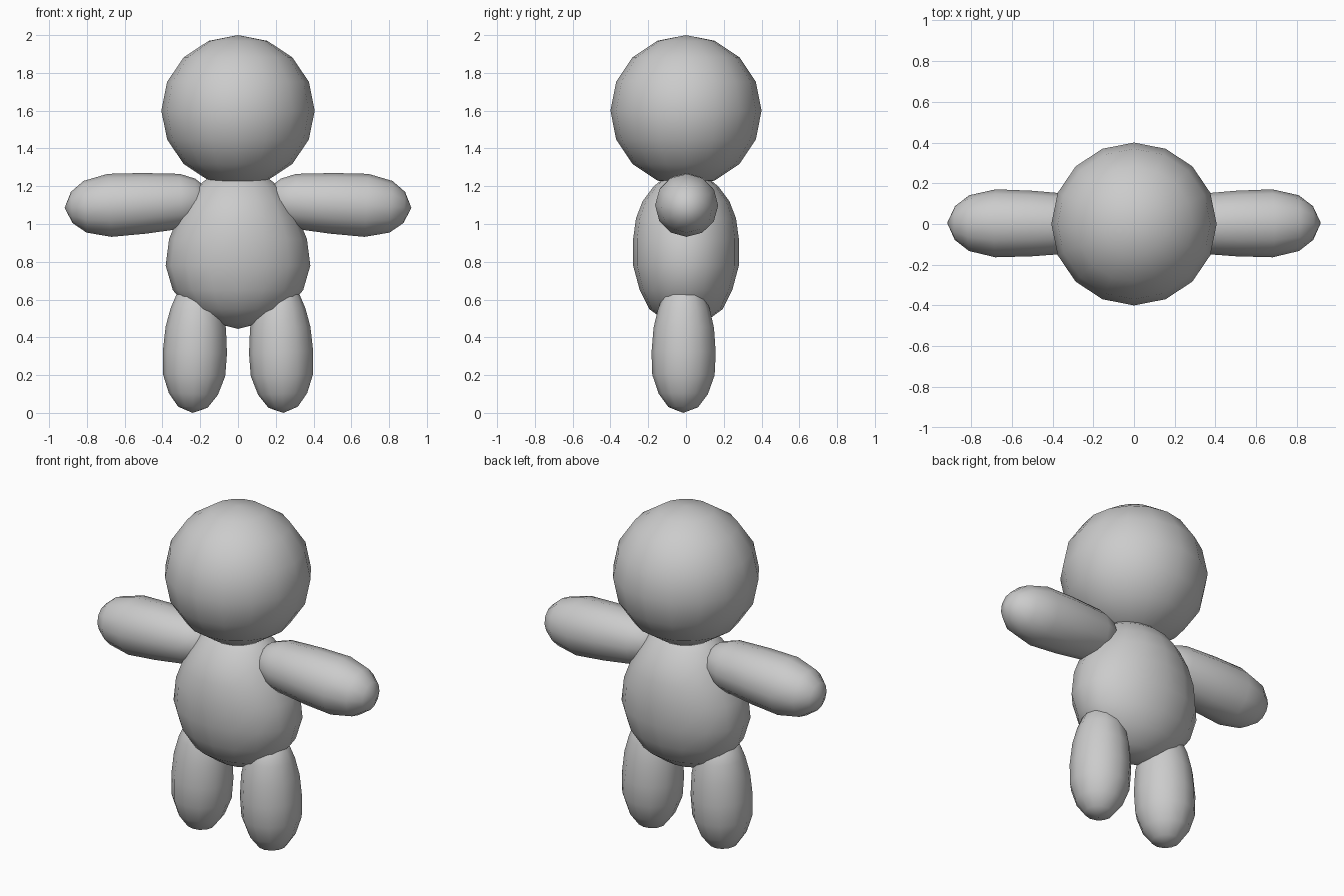
import bpy, bmesh, math
from mathutils import Vector

if "Cube" in bpy.data.objects:
    bpy.data.objects.remove(bpy.data.objects["Cube"])


def rounded_form(name, rings, sides, start=None, end=None, mirror=False):
    """Loft elliptical rings (height, rx, ry) between two poles; optionally lay along start->end."""
    bm = bmesh.new()
    loops = []
    for h, rx, ry in rings[1:-1]:
        loops.append([bm.verts.new((rx * math.cos(2 * math.pi * i / sides),
                                    ry * math.sin(2 * math.pi * i / sides), h))
                      for i in range(sides)])
    low = bm.verts.new((0, 0, rings[0][0]))
    high = bm.verts.new((0, 0, rings[-1][0]))
    for i in range(sides):
        j = (i + 1) % sides
        bm.faces.new((low, loops[0][j], loops[0][i]))
        bm.faces.new((high, loops[-1][i], loops[-1][j]))
        for a, b in zip(loops, loops[1:]):
            bm.faces.new((a[i], a[j], b[j], b[i]))
    if start:
        axis = Vector(end) - Vector(start)
        rot = Vector((0, 0, 1)).rotation_difference(axis)
        for v in bm.verts:
            p = v.co.copy()
            p.z *= axis.length
            v.co = rot @ p + Vector(start)
    bmesh.ops.recalc_face_normals(bm, faces=bm.faces)
    for f in bm.faces:
        f.smooth = True
    mesh = bpy.data.meshes.new(name)
    bm.to_mesh(mesh)
    bm.free()
    obj = bpy.data.objects.new(name, mesh)
    bpy.context.collection.objects.link(obj)
    if mirror:
        mod = obj.modifiers.new("Mirror", 'MIRROR')
        mod.use_clip = False
        mod.use_mirror_merge = False
    return obj


def limb(name, profile, start, end):
    """Profile of (coordinate along limb, radius), normalised to start->end."""
    a, b = profile[0][0], profile[-1][0]
    rings = [((t - a) / (b - a), r, r) for t, r in profile]
    return rounded_form(name, rings, 12, start, end, mirror=True)


# Head: coarse smooth-shaded sphere
bpy.ops.mesh.primitive_uv_sphere_add(segments=16, ring_count=8, radius=0.4, location=(0, 0, 1.6))
head = bpy.context.object
head.name = "head"
head.scale.x = 1.015
bpy.ops.object.shade_smooth()

# Pear-shaped torso
rounded_form("torso", [
    (0.445, 0, 0), (0.48, 0.14, 0.10), (0.55, 0.26, 0.195), (0.65, 0.345, 0.245),
    (0.78, 0.383, 0.28), (0.92, 0.365, 0.28), (1.03, 0.32, 0.265), (1.12, 0.27, 0.23),
    (1.20, 0.215, 0.17), (1.25, 0.15, 0.11), (1.27, 0, 0)], 16)

# Arms, drooping slightly outward
limb("arms", [(0.14, 0), (0.17, 0.07), (0.22, 0.115), (0.30, 0.145), (0.50, 0.161),
              (0.68, 0.167), (0.81, 0.137), (0.88, 0.083), (0.918, 0)],
     (0.14, 0, 1.13), (0.918, 0.005, 1.085))

# Legs, splayed slightly
limb("legs", [(0.0, 0), (0.03, 0.078), (0.10, 0.13), (0.20, 0.165), (0.32, 0.17),
              (0.45, 0.16), (0.55, 0.137), (0.62, 0.11), (0.66, 0.07), (0.68, 0)],
     (0.24, -0.015, 0.0), (0.215, -0.01, 0.68))
